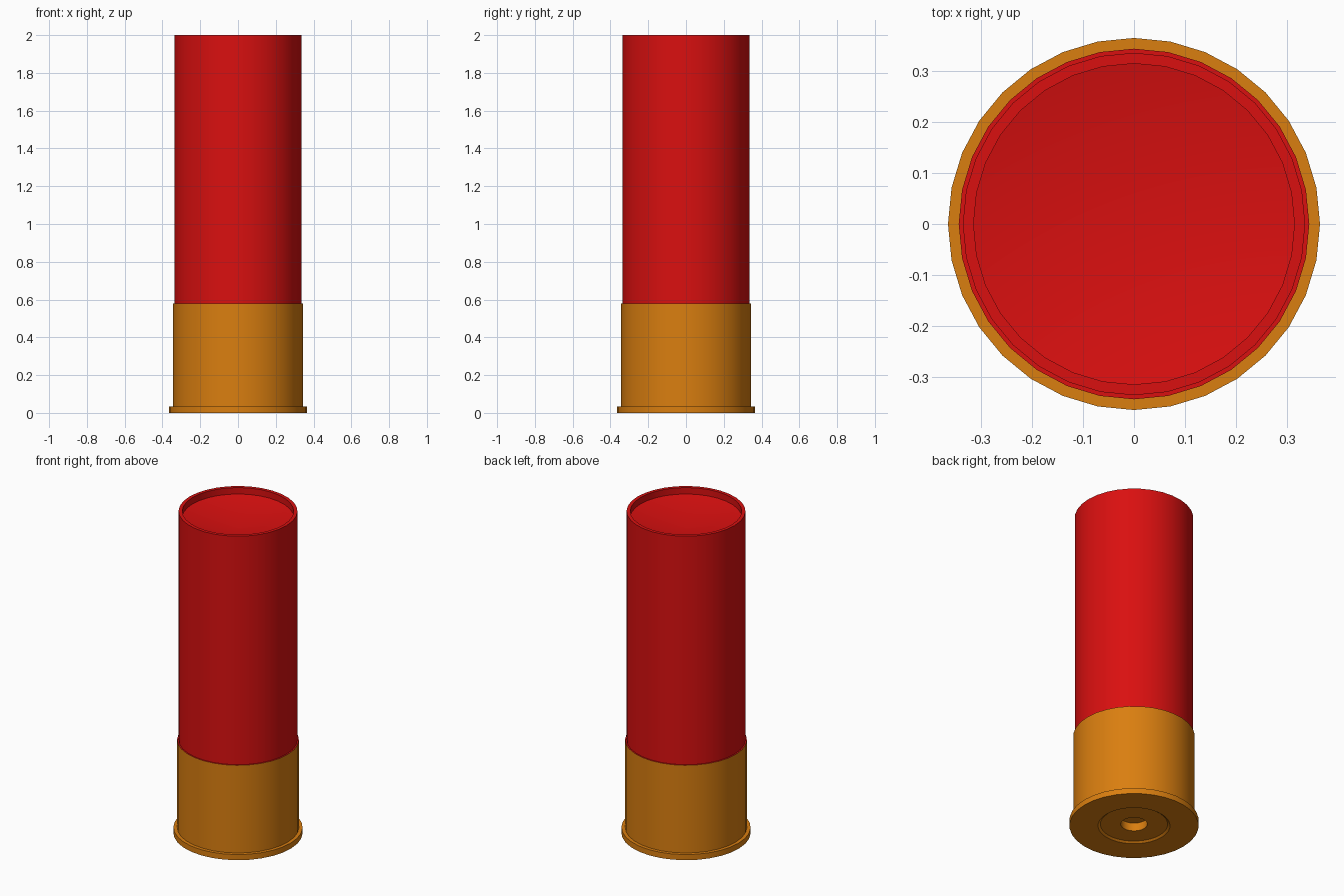
import bpy, bmesh
from math import radians, cos, sin, pi

SIDES = 32

cube = bpy.data.objects.get("Cube")
if cube:
    bpy.data.objects.remove(cube, do_unlink=True)


def make_material(name, colour):
    mat = bpy.data.materials.new(name)
    mat.use_nodes = True
    mat.diffuse_color = colour
    bsdf = mat.node_tree.nodes["Principled BSDF"]
    bsdf.inputs["Base Color"].default_value = colour
    return mat


def lathe(name, profile, mat):
    """Revolve (radius, height) points about z; radius 0 closes to a point."""
    bm = bmesh.new()
    rings = []
    for r, z in profile:
        if r == 0:
            rings.append([bm.verts.new((0, 0, z))] * SIDES)
        else:
            angles = [2 * pi * i / SIDES for i in range(SIDES)]
            rings.append([bm.verts.new((r * cos(a), r * sin(a), z)) for a in angles])
    for low, high in zip(rings, rings[1:]):
        for i in range(SIDES):
            j = (i + 1) % SIDES
            corners = dict.fromkeys((low[i], low[j], high[j], high[i]))
            bm.faces.new(list(corners))
    bmesh.ops.recalc_face_normals(bm, faces=bm.faces)
    mesh = bpy.data.meshes.new(name)
    bm.to_mesh(mesh)
    bm.free()
    mesh.materials.append(mat)
    obj = bpy.data.objects.new(name, mesh)
    bpy.context.collection.objects.link(obj)
    bpy.ops.object.select_all(action='DESELECT')
    obj.select_set(True)
    bpy.context.view_layer.objects.active = obj
    bpy.ops.object.shade_smooth_by_angle(angle=radians(30))
    return obj


red = make_material("red plastic", (0.70, 0.005, 0.005, 1))
brass = make_material("brass", (0.70, 0.21, 0.005, 1))

# Brass base: dimple, shallow primer recess, rim and cup wall
lathe("brass_base", [
    (0, 0.06), (0.075, 0.06), (0.075, 0.01), (0.19, 0.01), (0.203, 0),
    (0.364, 0), (0.364, 0.035), (0.343, 0.035), (0.343, 0.58)], brass)

# Plastic tube: ledge, wall, lip and sunken conical end
lathe("plastic_tube", [
    (0.343, 0.58), (0.335, 0.58), (0.335, 2.0), (0.314, 2.0),
    (0.314, 1.96), (0, 1.90)], red)
